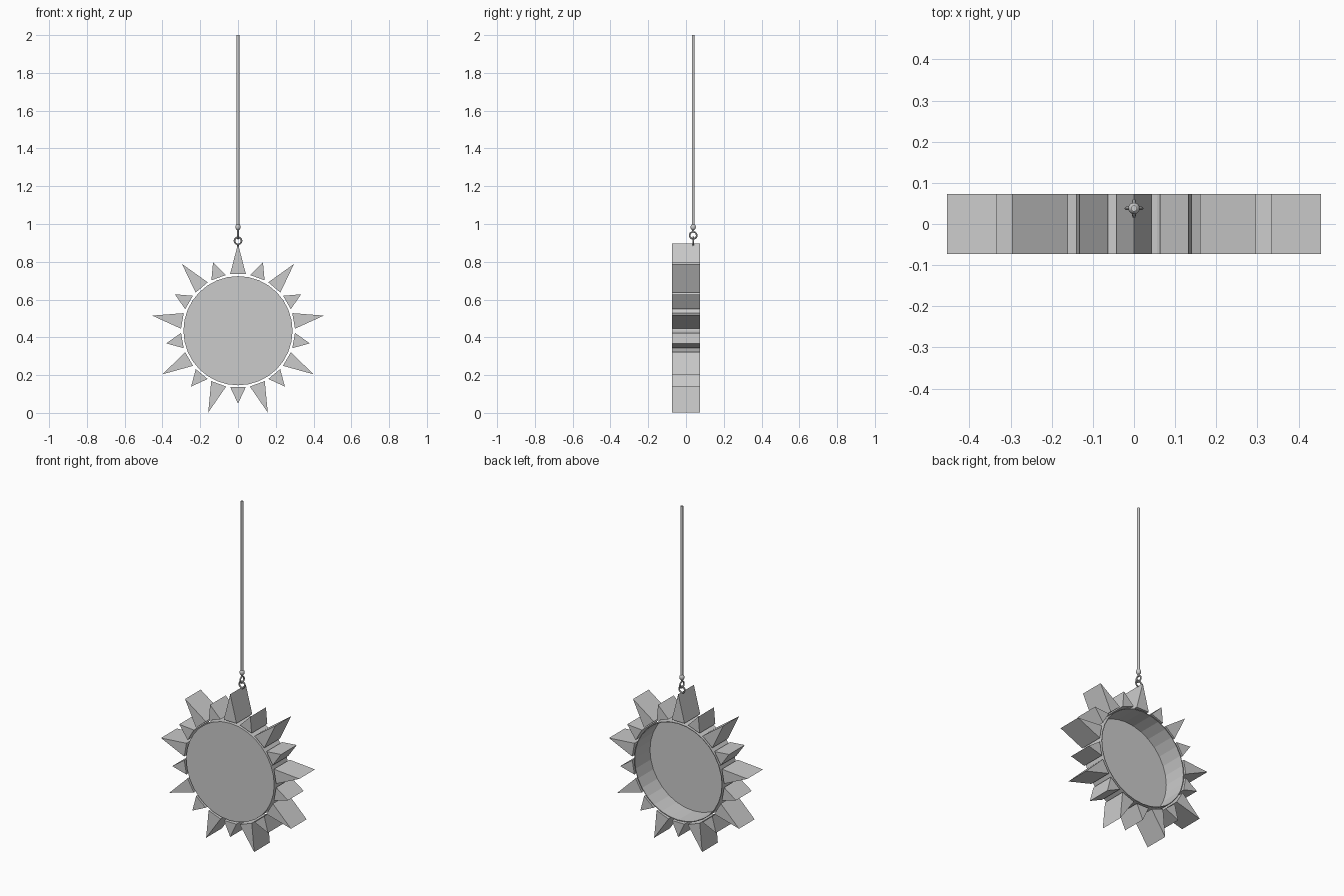
import bpy, bmesh
from math import sin, cos, pi, radians

if "Cube" in bpy.data.objects:
    bpy.data.objects.remove(bpy.data.objects["Cube"])

CZ = 0.435       # sun centre height
HALF = 0.0735    # half depth
CORD_Y = 0.038   # hanger position in depth


def add_mesh(name, bm):
    bmesh.ops.recalc_face_normals(bm, faces=bm.faces)
    me = bpy.data.meshes.new(name)
    bm.to_mesh(me)
    bm.free()
    ob = bpy.data.objects.new(name, me)
    bpy.context.collection.objects.link(ob)
    return ob


def ray(name, angle, inner, outer, half_width):
    """Triangular prism pointing away from the sun centre."""
    bm = bmesh.new()
    verts = []
    for r, w in ((inner, -half_width), (outer, 0), (inner, half_width)):
        x = r * cos(angle) - w * sin(angle)
        z = CZ + r * sin(angle) + w * cos(angle)
        verts.append(bm.verts.new((x, -HALF, z)))
    face = bm.faces.new(verts)
    ext = bmesh.ops.extrude_face_region(bm, geom=[face], use_keep_orig=True)
    moved = [v for v in ext["geom"] if isinstance(v, bmesh.types.BMVert)]
    bmesh.ops.translate(bm, verts=moved, vec=(0, 2 * HALF, 0))
    return add_mesh(name, bm)


def smooth(ob, name):
    ob.name = name
    bpy.ops.object.shade_smooth_by_angle()


def rod(name, radius, z0, z1):
    bpy.ops.mesh.primitive_cylinder_add(vertices=16, radius=radius, depth=z1 - z0,
                                        location=(0, CORD_Y, (z0 + z1) / 2))
    smooth(bpy.context.object, name)


def ring(name, z, rotation):
    bpy.ops.mesh.primitive_torus_add(major_segments=24, minor_segments=8,
                                     major_radius=0.0185, minor_radius=0.0045,
                                     location=(0, CORD_Y, z), rotation=rotation)
    smooth(bpy.context.object, name)


# Hollow drum body: closed front, open back
bm = bmesh.new()
N, R = 32, 0.289
rims = [[bm.verts.new((R * cos(2 * pi * i / N), y, CZ + R * sin(2 * pi * i / N)))
         for i in range(N)] for y in (-HALF, HALF)]
bm.faces.new(rims[0])
for i in range(N):
    j = (i + 1) % N
    bm.faces.new((rims[0][i], rims[0][j], rims[1][j], rims[1][i]))
body = add_mesh("sun_body", bm)
# orient the front panel outwards so the shell thickens inwards
if body.data.polygons[0].normal.y > 0:
    body.data.flip_normals()
shell = body.modifiers.new("shell", "SOLIDIFY")
shell.thickness = 0.004
shell.offset = -1

# Alternating long and short rays
for i in range(9):
    ray(f"long_ray_{i}", radians(90 + 40 * i), 0.299, 0.461, 0.042)
    ray(f"short_ray_{i}", radians(110 + 40 * i), 0.299, 0.386, 0.041)

# Interlinked rings, stems, ferrule and hanging cord
rod("eye_stem", 0.004, 0.86, 0.893)
ring("eye_ring", 0.911, (pi / 2, 0, 0))
ring("hook_ring", 0.940, (0, pi / 2, 0))
rod("hook_stem", 0.005, 0.96, 0.985)
bpy.ops.mesh.primitive_uv_sphere_add(segments=16, ring_count=10, radius=0.014,
                                     location=(0, CORD_Y, 0.984))
bpy.context.object.scale.z = 1.25
smooth(bpy.context.object, "cord_ferrule")
rod("hanging_cord", 0.0075, 0.985, 2.0)
